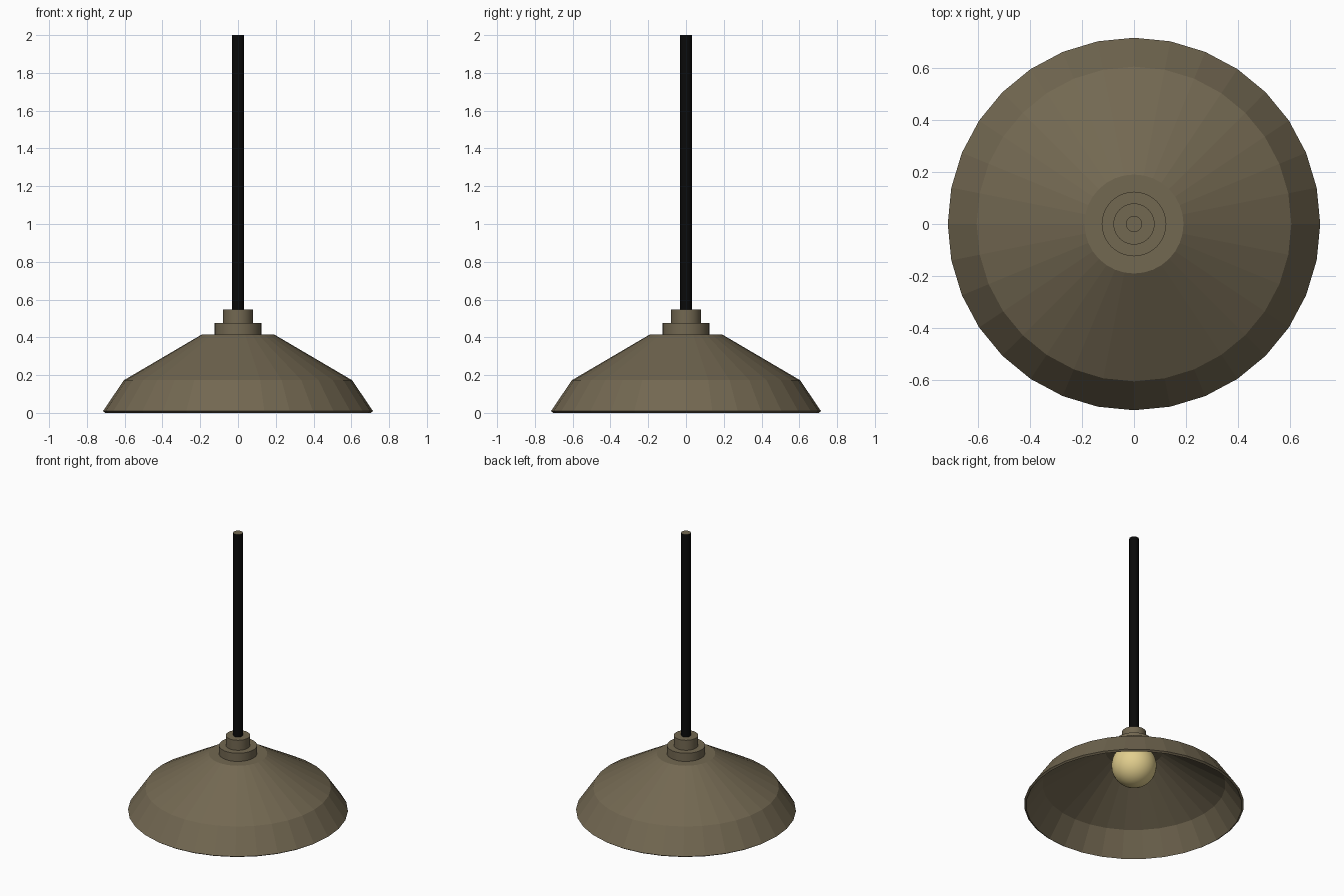
import bpy, bmesh, math

if "Cube" in bpy.data.objects:
    bpy.data.objects.remove(bpy.data.objects["Cube"])


def material(name, rgb):
    m = bpy.data.materials.new(name)
    m.diffuse_color = (*rgb, 1)
    m.use_nodes = True
    m.node_tree.nodes["Principled BSDF"].inputs["Base Color"].default_value = m.diffuse_color
    return m


bronze = material("bronze", (0.17, 0.138, 0.083))
black = material("black", (0.003, 0.003, 0.003))
glow = material("warm_yellow", (0.76, 0.62, 0.27))


def lathe(name, profile, mats, sides=32, smooth=False):
    """Revolve (radius, z) points round the z axis; radius 0 closes to a point."""
    bm = bmesh.new()
    rings = []
    for r, z in profile:
        n = sides if r > 0 else 1
        rings.append([bm.verts.new((r * math.cos(2 * math.pi * i / sides),
                                    r * math.sin(2 * math.pi * i / sides), z))
                      for i in range(n)])
    for a, b in zip(rings, rings[1:]):
        for i in range(sides):
            j = (i + 1) % sides
            quad = [a[i % len(a)], a[j % len(a)], b[j % len(b)], b[i % len(b)]]
            bm.faces.new(list(dict.fromkeys(quad)))
    bmesh.ops.recalc_face_normals(bm, faces=bm.faces[:])
    me = bpy.data.meshes.new(name)
    bm.to_mesh(me)
    bm.free()
    for m in mats:
        me.materials.append(m)
    ob = bpy.data.objects.new(name, me)
    bpy.context.collection.objects.link(ob)
    if smooth:
        bpy.ops.object.select_all(action='DESELECT')
        ob.select_set(True)
        bpy.context.view_layer.objects.active = ob
        bpy.ops.object.shade_smooth_by_angle(angle=math.radians(40))
    return ob


# Faceted metal shade with a thin wall
lathe("shade", [(0, 0.416), (0.19, 0.416), (0.604, 0.173), (0.715, 0.009),
                (0.702, 0), (0.595, 0.157), (0.186, 0.4), (0, 0.4)], [bronze])

# Stepped collar holding the rod
lathe("collar", [(0, 0.41), (0.124, 0.41), (0.124, 0.475), (0.079, 0.475),
                 (0.079, 0.547), (0, 0.547)], [bronze], smooth=True)

# Hanging rod, bronze on its top end
rod = lathe("rod", [(0, 0.54), (0.031, 0.54), (0.031, 2), (0, 2)],
            [black, bronze], smooth=True)
for p in rod.data.polygons:
    if p.normal.z > 0.9:
        p.material_index = 1

# Round bulb
R, Z = 0.147, 0.297
lathe("bulb", [(R * math.sin(math.pi * k / 16) if 0 < k < 16 else 0,
                Z - R * math.cos(math.pi * k / 16)) for k in range(17)],
      [glow], smooth=True)
